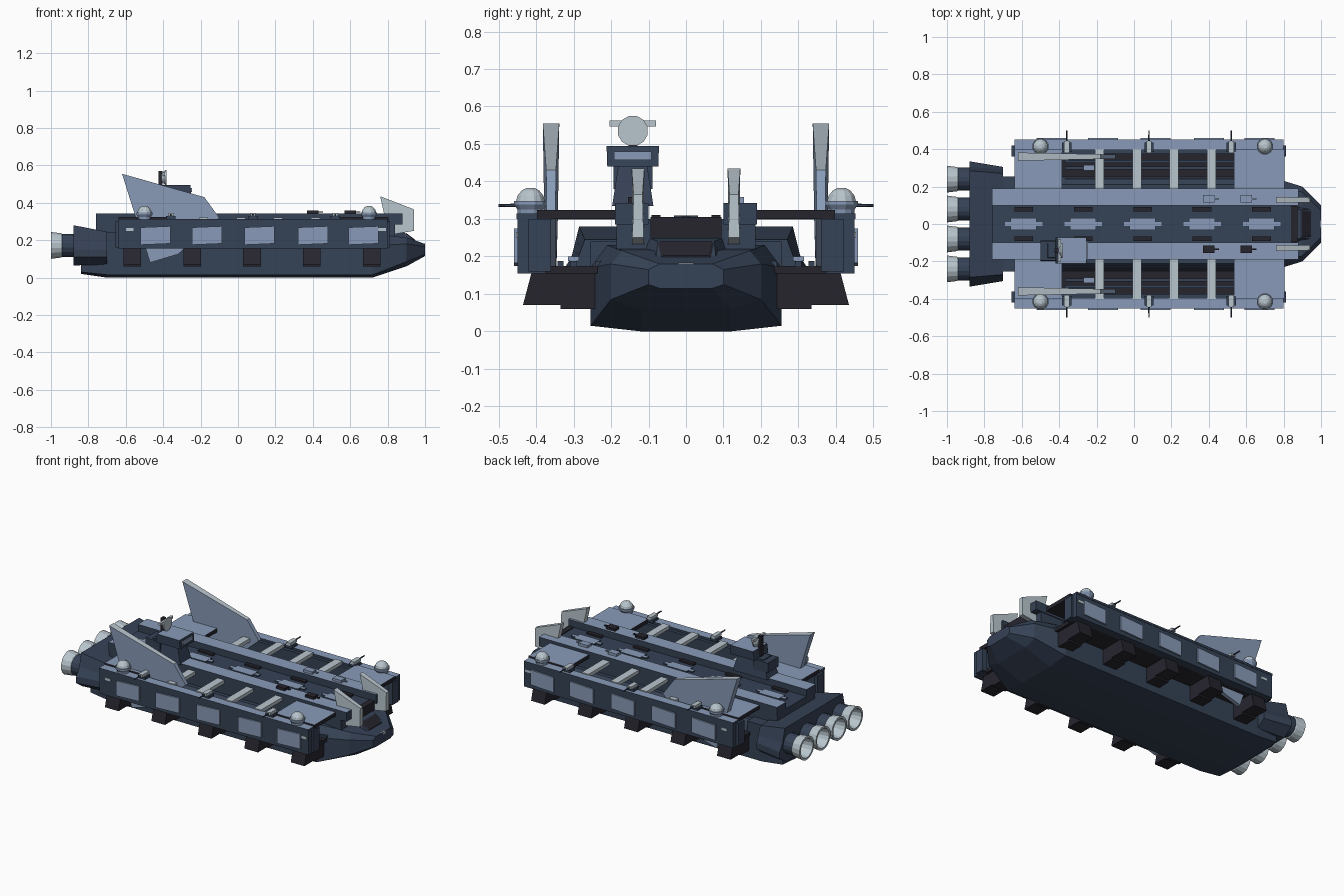
import bpy, bmesh, math
from mathutils import Vector

if "Cube" in bpy.data.objects:
    bpy.data.objects.remove(bpy.data.objects["Cube"])


def material(name, rgb):
    m = bpy.data.materials.new(name)
    m.diffuse_color = (*rgb, 1)
    m.use_nodes = True
    m.node_tree.nodes["Principled BSDF"].inputs["Base Color"].default_value = m.diffuse_color
    return m


NAVY = material("navy_hull", (0.036, 0.054, 0.092))
BLUE = material("light_blue_panel", (0.25, 0.33, 0.48))
GREY = material("pale_grey_metal", (0.48, 0.56, 0.61))
DARK = material("dark_purple_black", (0.02, 0.018, 0.027))


def finish(name, verts, faces, mat, top=None, rule=None):
    """Mesh object; 'top' colours faces for which the rule (default: facing up) holds."""
    me = bpy.data.meshes.new(name)
    me.from_pydata(verts, [], faces)
    bm = bmesh.new()
    bm.from_mesh(me)
    bmesh.ops.recalc_face_normals(bm, faces=bm.faces)
    rule = rule or (lambda f: f.normal.z > 0.8)
    for f in bm.faces:
        f.material_index = 1 if top and rule(f) else 0
    bm.to_mesh(me)
    bm.free()
    me.materials.append(mat)
    if top:
        me.materials.append(top)
    ob = bpy.data.objects.new(name, me)
    bpy.context.collection.objects.link(ob)
    return ob


def loft(name, rings, mat, top=None, rule=None):
    """Skin a list of equal-length closed rings, with end caps."""
    n = len(rings[0])
    verts = [p for r in rings for p in r]
    faces = [list(range(n)), [len(verts) - n + i for i in range(n)]]
    for k in range(len(rings) - 1):
        for i in range(n):
            j = (i + 1) % n
            faces.append([k * n + i, k * n + j, (k + 1) * n + j, (k + 1) * n + i])
    return finish(name, verts, faces, mat, top, rule)


def box(name, x, y, z, mat, top=None):
    """Box from (min, max) ranges."""
    rings = [[(a, y[0], z[0]), (a, y[1], z[0]), (a, y[1], z[1]), (a, y[0], z[1])] for a in x]
    return loft(name, rings, mat, top)


def half_section(x, pts):
    """Symmetric ring across y from half-width, height pairs (bottom to top)."""
    return [(x, y, z) for y, z in pts] + [(x, -y, z) for y, z in reversed(pts)]


def blade(name, y, pts, mat, top=None, rule=None):
    """Upright blade from x, z, half-thickness points."""
    return loft(name, [[(x, y + s * h, z) for x, z, h in pts] for s in (-1, 1)], mat, top, rule)


def lathe(name, centre, axis, prof, mat, top=None, rule=None, n=12):
    """Profile of radius, distance pairs turned round the x, y or z axis."""
    rings = []
    for r, d in prof:
        ring = []
        for i in range(n):
            a = 2 * math.pi * (i + 0.5) / n
            u, v = r * math.cos(a), r * math.sin(a)
            p = {"x": (d, u, v), "y": (u, d, v), "z": (u, v, d)}[axis]
            ring.append(tuple(Vector(p) + Vector(centre)))
        rings.append(ring)
    return loft(name, rings, mat, top, rule)


# Faceted lower hull with the tapering nose
loft("lower_hull", [
    half_section(-0.84, [(0.12, 0.02), (0.25, 0.03), (0.25, 0.17), (0.21, 0.225)]),
    half_section(-0.70, [(0.12, 0.0), (0.255, 0.015), (0.255, 0.17), (0.21, 0.23)]),
    half_section(0.72, [(0.12, 0.0), (0.255, 0.015), (0.255, 0.17), (0.21, 0.23)]),
    half_section(0.90, [(0.12, 0.06), (0.20, 0.085), (0.20, 0.18), (0.17, 0.215)]),
    half_section(1.00, [(0.07, 0.115), (0.10, 0.125), (0.10, 0.165), (0.07, 0.18)])], NAVY)

# Raised spine between the two deck rails
box("spine", (-0.76, 0.84), (-0.185, 0.185), (0.2, 0.30), NAVY)
box("spine_front_plate", (0.84, 0.875), (-0.095, 0.095), (0.25, 0.305), DARK)
loft("cockpit", [
    half_section(0.83, [(0.12, 0.19), (0.10, 0.25)]),
    half_section(0.89, [(0.10, 0.19), (0.075, 0.24)]),
    half_section(0.95, [(0.085, 0.185), (0.08, 0.195)])], NAVY)
loft("cockpit_window", [
    half_section(0.897, [(0.078, 0.232), (0.068, 0.24)]),
    half_section(0.946, [(0.07, 0.195), (0.06, 0.203)])], DARK)
box("nose_marker", (0.985, 1.0), (-0.02, 0.02), (0.165, 0.182), GREY)

# Plus-shaped hatches and dark seams along the spine
for i in range(5):
    x = -0.59 + 0.318 * i
    box("hatch_plate", (x - 0.07, x + 0.07), (-0.032, 0.032), (0.3, 0.309), NAVY, BLUE)
    box("hatch_wings", (x - 0.1, x + 0.1), (-0.012, 0.012), (0.3, 0.308), NAVY, BLUE)
    for s in (-1, 1):
        box("hatch_seam", (x - 0.05, x + 0.05), (s * 0.08 - 0.012, s * 0.08 + 0.012),
            (0.3, 0.31), DARK)

# Engine housing and four open nozzles
loft("engine_housing", [
    half_section(-0.88, [(0.27, 0.065), (0.335, 0.11), (0.335, 0.15), (0.305, 0.2), (0.285, 0.28)]),
    half_section(-0.70, [(0.25, 0.07), (0.305, 0.11), (0.305, 0.15), (0.29, 0.19), (0.27, 0.245)])],
    NAVY)
box("engine_coupling", (-0.72, -0.60), (-0.255, 0.255), (0.12, 0.24), NAVY)
for y in (-0.24, -0.08, 0.08, 0.24):
    lathe("engine_nozzle", (0, y, 0.172), "x",
          [(0.062, -0.86), (0.062, -0.94), (0.066, -0.945), (0.073, -1.0), (0.06, -1.0),
           (0.05, -0.93)], NAVY, GREY,
          lambda f: f.calc_center_median().x < -0.942 or
          (f.calc_center_median().x < -0.93 and len(f.verts) == 4
           and abs(f.normal.x) > 0.02), n=16)

for s in (-1, 1):
    def span(a, b):
        return tuple(sorted((s * a, s * b)))

    # Deck rails, with little turrets near the front
    box("deck_rail", (-0.76, 0.88), span(0.1, 0.19), (0.285, 0.342), NAVY, BLUE)
    tone = BLUE if s > 0 else DARK
    for x in (0.40, 0.60):
        box("rail_turret", (x - 0.03, x + 0.03), span(0.115, 0.155), (0.342, 0.358), tone)
        box("rail_turret_barrel", (x + 0.02, x + 0.055), span(0.13, 0.14), (0.348, 0.354), tone)

    # Side pod with armour top
    box("side_pod", (-0.64, 0.80), span(0.375, 0.45), (0.155, 0.30), NAVY)
    box("pod_top", (-0.64, 0.80), span(0.395, 0.452), (0.30, 0.314), NAVY, BLUE)
    box("pod_front_cap", (0.78, 0.812), span(0.36, 0.42), (0.16, 0.30), NAVY)
    box("pod_rear_cap", (-0.655, -0.63), span(0.36, 0.42), (0.16, 0.30), NAVY)
    for x in (-0.44, -0.165, 0.115, 0.40, 0.67):
        blade("pod_window", s * 0.453, [(x - 0.08, 0.175, 0.006), (x + 0.08, 0.182, 0.006),
              (x + 0.08, 0.275, 0.006), (x - 0.08, 0.268, 0.006)], BLUE)
    for x in (-0.58, 0.77):
        box("pod_lamp", (x - 0.02, x + 0.02), span(0.45, 0.453), (0.25, 0.265), GREY)

    # Open hangar: floor, guide rails, end decks and cross beams
    box("hangar_floor", (-0.62, 0.78), span(0.2, 0.40), (0.155, 0.175), DARK)
    for y in (0.235, 0.30, 0.335):
        box("hangar_guide", (-0.37, 0.78), span(y - 0.008, y + 0.008), (0.175, 0.188), NAVY)
    box("hangar_cart", (-0.27, -0.21), span(0.285, 0.315), (0.188, 0.20), BLUE)
    box("rear_deck", (-0.64, -0.385), span(0.17, 0.398), (0.30, 0.324), DARK, BLUE)
    box("front_deck", (0.535, 0.805), span(0.17, 0.398), (0.30, 0.324), DARK, BLUE)
    for x in (-0.185, 0.015, 0.215, 0.415):
        box("cross_beam", (x - 0.024, x + 0.024), span(0.18, 0.40), (0.298, 0.32), GREY)

    # Five dark support struts under the pod
    for x in (-0.565, -0.245, 0.075, 0.395, 0.715):
        prof = [(0.23, 0.06), (0.335, 0.06), (0.335, 0.07), (0.435, 0.07), (0.412, 0.157),
                (0.23, 0.157)]
        loft("pod_strut", [[(x + d, s * y, z) for y, z in prof] for d in (-0.047, 0.047)], DARK)

    # Tall rear fin, pale along its upper edge
    blade("rear_fin", s * 0.36, [(-0.62, 0.555, 0.022), (-0.18, 0.43, 0.013),
          (-0.10, 0.32, 0.012), (-0.32, 0.125, 0.012), (-0.47, 0.08, 0.012),
          (-0.54, 0.30, 0.018)], BLUE, GREY, lambda f: f.normal.z > 0.75)
    # Small nose fin
    blade("nose_fin", s * 0.128, [(0.76, 0.435, 0.017), (0.94, 0.365, 0.012),
          (0.94, 0.25, 0.015), (0.82, 0.23, 0.017), (0.79, 0.30, 0.015)], GREY)

    # Domes on the pod corners
    for x in (-0.50, 0.70):
        lathe("sensor_base", (x, s * 0.415, 0), "z",
              [(0.034, 0.30), (0.036, 0.325), (0.045, 0.338), (0.045, 0.348)], BLUE)
        lathe("sensor_dome", (x, s * 0.415, 0), "z",
              [(0.04, 0.346), (0.036, 0.362), (0.024, 0.376), (0.012, 0.382)], GREY)

    # Side guns
    for x in (-0.36, 0.08, 0.52):
        box("gun_mount", (x - 0.025, x + 0.025), span(0.385, 0.435), (0.31, 0.328), NAVY)
        box("gun_body", (x - 0.014, x + 0.014), span(0.38, 0.445), (0.328, 0.345), GREY)
        lathe("gun_barrel", (x, 0, 0.336), "y", [(0.005, s * 0.44), (0.004, s * 0.5)], NAVY, n=6)

# Off-centre bridge tower
TY = -0.142


def slab(x0, x1, h, z):
    return [(x0, TY - h, z), (x1, TY - h, z), (x1, TY + h, z), (x0, TY + h, z)]


loft("bridge_tower", [slab(-0.50, -0.26, 0.055, 0.335), slab(-0.46, -0.29, 0.038, 0.445)], NAVY)
box("bridge_rear_block", (-0.50, -0.40), (TY - 0.052, TY + 0.052), (0.38, 0.44), NAVY)
loft("bridge_cabin", [slab(-0.42, -0.25, 0.068, 0.44), slab(-0.41, -0.255, 0.07, 0.495)],
     NAVY, BLUE)
box("bridge_window", (-0.256, -0.246), (TY - 0.05, TY + 0.05), (0.457, 0.48), BLUE)
box("dish_post", (-0.425, -0.405), (TY - 0.012, TY + 0.012), (0.44, 0.57), DARK)
lathe("radar_dish", (0, TY, 0.535), "x", [(0.02, -0.41), (0.041, -0.39), (0.041, -0.383)], GREY)
box("dish_bar", (-0.405, -0.39), (TY - 0.062, TY + 0.062), (0.547, 0.562), GREY)
